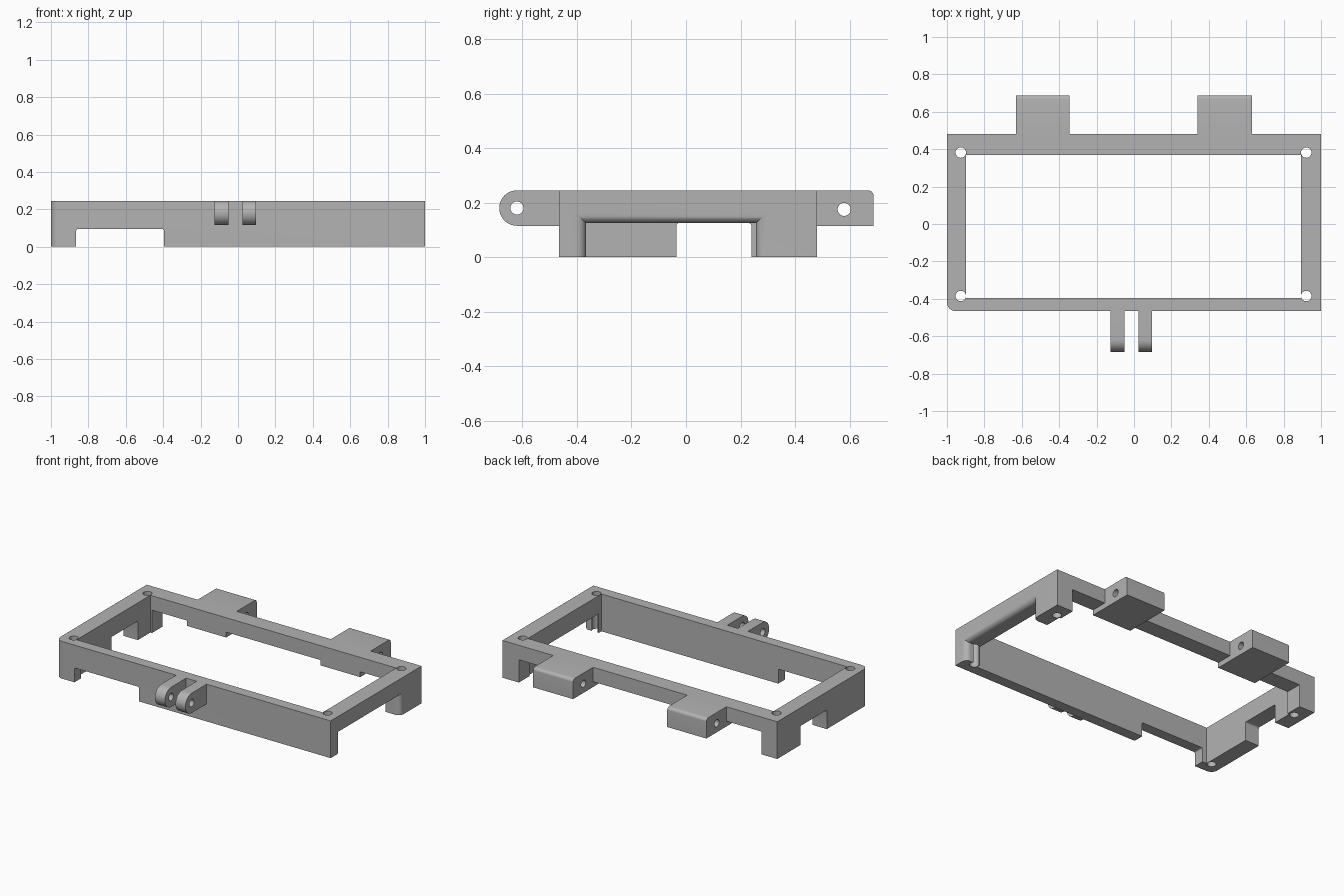
import bpy, bmesh, math
from mathutils import Vector

cube = bpy.data.objects.get("Cube")
if cube:
    bpy.data.objects.remove(cube, do_unlink=True)

grey = bpy.data.materials.new("grey plastic")
grey.use_nodes = True
grey.diffuse_color = (0.45, 0.45, 0.45, 1)
grey.node_tree.nodes["Principled BSDF"].inputs["Base Color"].default_value = (0.45, 0.45, 0.45, 1)


def loft(name, rings):
    """Solid through a list of matching closed rings of points."""
    bm = bmesh.new()
    loops = [[bm.verts.new(p) for p in ring] for ring in rings]
    n = len(loops[0])
    for a, b in zip(loops, loops[1:]):
        for i in range(n):
            j = (i + 1) % n
            bm.faces.new((a[i], a[j], b[j], b[i]))
    bm.faces.new(loops[0])
    bm.faces.new(loops[-1])
    bmesh.ops.recalc_face_normals(bm, faces=bm.faces)
    mesh = bpy.data.meshes.new(name)
    bm.to_mesh(mesh)
    bm.free()
    mesh.materials.append(grey)
    obj = bpy.data.objects.new(name, mesh)
    bpy.context.collection.objects.link(obj)
    return obj


def prism_z(name, pts, z0, z1):
    return loft(name, [[Vector((x, y, z)) for x, y in pts] for z in (z0, z1)])


def prism_x(name, pts, x0, x1):
    return loft(name, [[Vector((x, y, z)) for y, z in pts] for x in (x0, x1)])


def box(name, x0, x1, y0, y1, z0, z1):
    return prism_z(name, [(x0, y0), (x1, y0), (x1, y1), (x0, y1)], z0, z1)


def arc(cx, cy, r, start, end, steps):
    angles = [math.radians(start + (end - start) * i / steps) for i in range(steps + 1)]
    return [(cx + r * math.cos(a), cy + r * math.sin(a)) for a in angles]


def circle(cx, cy, r):
    return arc(cx, cy, r, 0, 345, 23)


def activate(obj):
    bpy.ops.object.select_all(action='DESELECT')
    obj.select_set(True)
    bpy.context.view_layer.objects.active = obj


def cut(obj, cutter):
    cutter.hide_render = True
    mod = obj.modifiers.new("cut", 'BOOLEAN')
    mod.operation = 'DIFFERENCE'
    mod.solver = 'EXACT'
    mod.object = cutter
    activate(obj)
    bpy.ops.object.modifier_apply(modifier=mod.name)
    bpy.data.objects.remove(cutter, do_unlink=True)


def smooth(obj):
    activate(obj)
    bpy.ops.object.shade_smooth_by_angle(angle=math.radians(30))


TOP, LOW = 0.245, 0.115
FRONT, BACK = -0.465, 0.48
TABS = [(-0.63, -0.345), (0.34, 0.63)]

# Rectangular frame with one rounded corner
outline = arc(-0.955, FRONT + 0.045, 0.045, 180, 270, 8) + [(1, FRONT), (1, BACK), (-1, BACK)]
frame = prism_z("frame", outline, 0, TOP)
cut(frame, box("window_cutter", -0.897, 0.892, -0.395, 0.37, -0.1, 0.4))

# Underside openings: back wall, bar between the tabs, front notch, side notch
cut(frame, box("back_cutter", -0.885, 0.88, 0.3, 0.6, -0.1, LOW))
for x0, x1 in [(-0.885, TABS[0][0]), (TABS[0][1], TABS[1][0]), (TABS[1][1], 0.88)]:
    cut(frame, box("bar_cutter", x0, x1, 0.3, 0.6, -0.1, 0.15))


def arch(a, b, top, r=0.01):
    return [(a, -0.1), (b, -0.1)] + arc(b - r, top - r, r, 0, 90, 4) + arc(a + r, top - r, r, 90, 180, 4)


front_notch = [[Vector((x, y, z)) for x, z in arch(-0.865, -0.395, 0.095)] for y in (-0.6, -0.3)]
cut(frame, loft("front_notch_cutter", front_notch))
cut(frame, prism_x("side_notch_cutter", arch(-0.035, 0.24, 0.125), -1.1, -0.8))

# Wide side opening with a rounded outer lip
r = 0.035
rings = []
for x, grow in [(0.8, 0)] + [(1 - r + r * math.sin(t), r - r * math.cos(t))
                             for t in [math.pi / 2 * i / 8 for i in range(9)]] + [(1.1, r)]:
    y0, y1, z1 = -0.367 - grow, 0.257 + grow, 0.125 + grow
    rings.append([Vector((x, y, z)) for y, z in ((y0, -0.1), (y1, -0.1), (y1, z1), (y0, z1))])
cut(frame, loft("lip_cutter", rings))

# Corner screw holes
for x in (-0.926, 0.921):
    for y in (-0.385, 0.382):
        cut(frame, prism_z("screw_cutter", circle(x, y, 0.028), -0.1, 0.4))
smooth(frame)

# Back tabs with a cross hole
for side, (x0, x1) in zip(("right", "left"), TABS):
    profile = [(BACK, LOW), (0.688, LOW)] + arc(0.668, TOP - 0.02, 0.02, 0, 90, 6) + [(BACK, TOP)]
    tab = prism_x("back_tab_" + side, profile, x0, x1)
    cut(tab, prism_x("tab_hole_cutter", circle(0.58, 0.175, 0.024), x0 - 0.1, x1 + 0.1))
    smooth(tab)

# Front hinge lugs with round ends
for side, x0, x1 in (("right", -0.125, -0.052), ("left", 0.025, 0.097)):
    profile = [(FRONT, LOW), (FRONT, TOP)] + arc(-0.62, 0.18, 0.065, 90, 270, 20)
    lug = prism_x("hinge_lug_" + side, profile, x0, x1)
    cut(lug, prism_x("lug_hole_cutter", circle(-0.62, 0.18, 0.024), x0 - 0.1, x1 + 0.1))
    smooth(lug)
